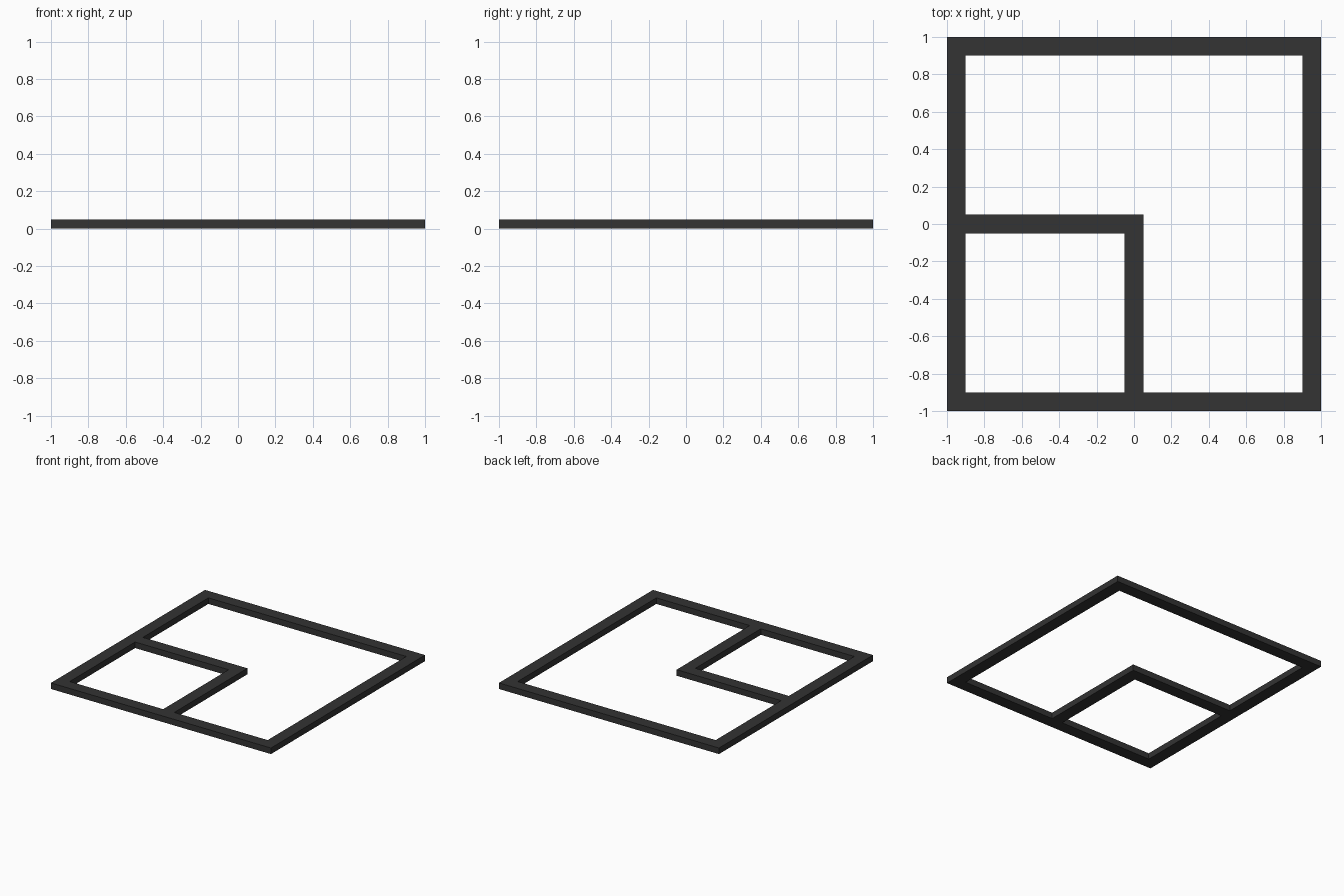
import bpy

if "Cube" in bpy.data.objects:
    bpy.data.objects.remove(bpy.data.objects["Cube"])

HEIGHT = 0.05
dark = bpy.data.materials.new("dark grey")
dark.diffuse_color = (0.033, 0.033, 0.033, 1)
dark.use_nodes = True
dark.node_tree.nodes["Principled BSDF"].inputs["Base Color"].default_value = dark.diffuse_color


def flat_bar(name, outer, inner, closed):
    """Mitred flat bar between two matching outlines; open ends butt against other bars."""
    n = len(outer)
    verts = [(x, y, z) for z in (0, HEIGHT) for line in (outer, inner) for x, y in line]
    faces = []
    for i in range(n if closed else n - 1):
        j = (i + 1) % n
        # corner rings: outer low, inner low, inner high, outer high
        a = [i, n + i, 3 * n + i, 2 * n + i]
        b = [j, n + j, 3 * n + j, 2 * n + j]
        for k in range(4):
            m = (k + 1) % 4
            faces.append((a[k], a[m], b[m], b[k]))
    mesh = bpy.data.meshes.new(name)
    mesh.from_pydata(verts, [], faces)
    mesh.materials.append(dark)
    mesh.update()
    obj = bpy.data.objects.new(name, mesh)
    bpy.context.collection.objects.link(obj)
    return obj


def square(r):
    return [(-r, -r), (r, -r), (r, r), (-r, r)]


# Outer square border
flat_bar("outer_frame", square(1.0), square(0.9), True)

# L-shaped divider enclosing the front left corner
flat_bar("corner_divider",
         [(0.05, -0.9), (0.05, 0.05), (-0.9, 0.05)],
         [(-0.05, -0.9), (-0.05, -0.05), (-0.9, -0.05)], False)
